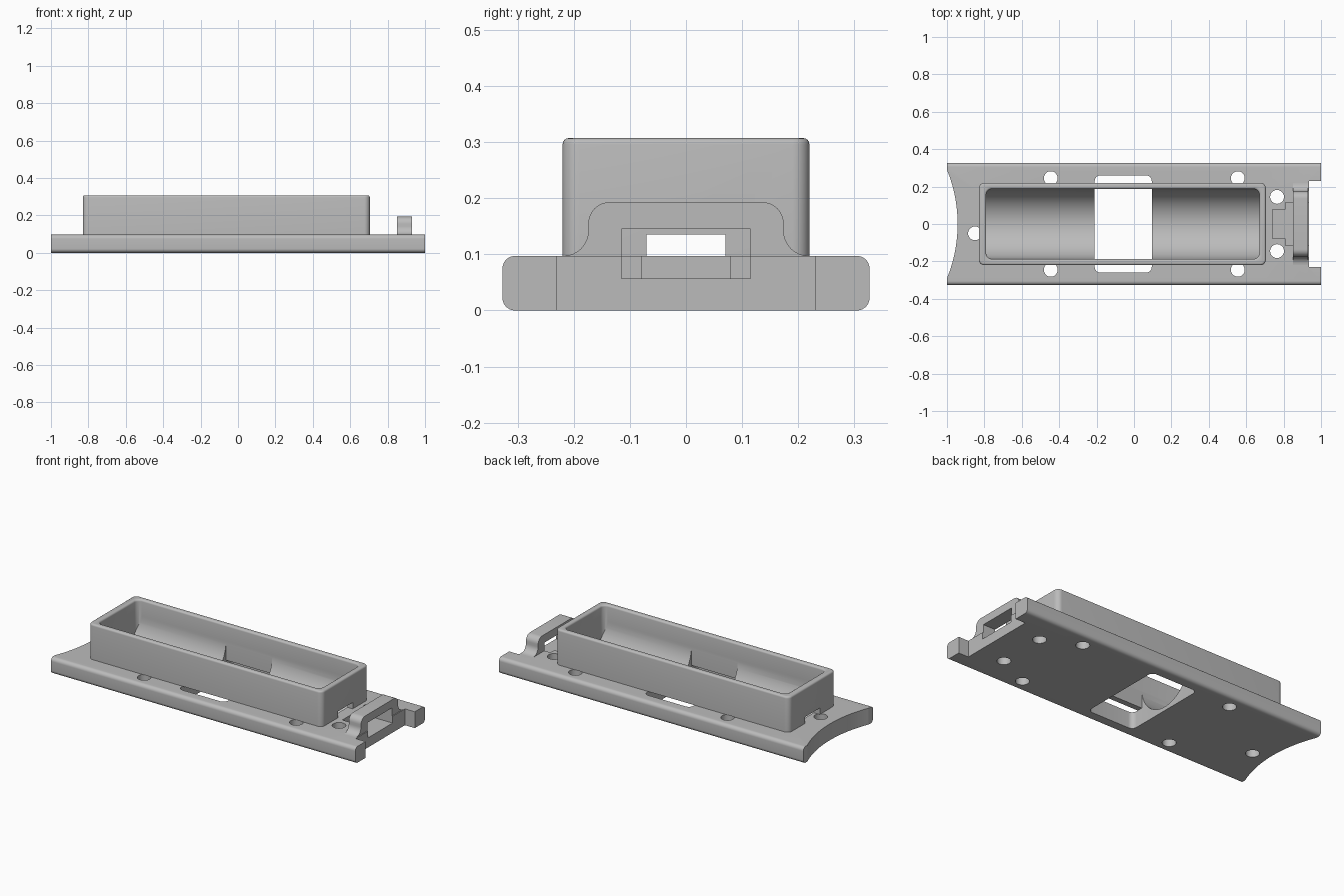
import bpy, bmesh, math
from math import cos, sin, pi

if "Cube" in bpy.data.objects:
    bpy.data.objects.remove(bpy.data.objects["Cube"])

grey = bpy.data.materials.new("plain grey")
grey.use_nodes = True
COLOUR = (0.5, 0.5, 0.5, 1)
grey.diffuse_color = COLOUR
grey.node_tree.nodes["Principled BSDF"].inputs["Base Color"].default_value = COLOUR

DECK = 0.097   # top of the plate
TOP = 0.307    # rim of the housing


def arc(cx, cy, r, start, end, n=8):
    return [(cx + r * cos(start + (end - start) * i / n),
             cy + r * sin(start + (end - start) * i / n)) for i in range(n + 1)]


def round_rect(x0, x1, y0, y1, r):
    return (arc(x1 - r, y1 - r, r, 0, pi / 2) + arc(x0 + r, y1 - r, r, pi / 2, pi)
            + arc(x0 + r, y0 + r, r, pi, 1.5 * pi) + arc(x1 - r, y0 + r, r, 1.5 * pi, 2 * pi))


def prism(name, axis, outline, low, high):
    """Extrude an outline along x (outline in y, z) or z (outline in x, y)."""
    bm = bmesh.new()
    place = (lambda p: (low, *p)) if axis == "x" else (lambda p: (*p, low))
    face = bm.faces.new([bm.verts.new(place(p)) for p in outline])
    new = bmesh.ops.extrude_face_region(bm, geom=[face])["geom"]
    step = (high - low, 0, 0) if axis == "x" else (0, 0, high - low)
    bmesh.ops.translate(bm, vec=step, verts=[v for v in new if isinstance(v, bmesh.types.BMVert)])
    bmesh.ops.recalc_face_normals(bm, faces=bm.faces)
    mesh = bpy.data.meshes.new(name)
    bm.to_mesh(mesh)
    bm.free()
    obj = bpy.data.objects.new(name, mesh)
    bpy.context.collection.objects.link(obj)
    return obj


def block(name, x0, x1, y, z0, z1):
    return prism(name, "z", [(x0, -y), (x1, -y), (x1, y), (x0, y)], z0, z1)


def activate(obj):
    bpy.ops.object.select_all(action="DESELECT")
    obj.select_set(True)
    bpy.context.view_layer.objects.active = obj


def combine(obj, cutter, operation="DIFFERENCE"):
    cutter.hide_render = True
    mod = obj.modifiers.new("cut", "BOOLEAN")
    mod.operation, mod.solver, mod.object = operation, "EXACT", cutter
    activate(obj)
    bpy.ops.object.modifier_apply(modifier=mod.name)


# Cutters: round-bottomed cavity with rounded corners
R, AXIS_Z = 0.187, 0.21
cavity = prism("cavity_cutter", "x", arc(0, AXIS_Z, R, pi, 2 * pi, 48) + [(R, 0.5), (-R, 0.5)], -0.79, 0.67)
corners = prism("corner_cutter", "z", round_rect(-0.79, 0.67, -0.25, 0.25, 0.005), -0.1, 0.6)
corners_inner = prism("corner_inner_cutter", "z", round_rect(-0.791, 0.671, -0.188, 0.188, 0.035), -0.1, 0.6)
combine(cavity, corners_inner, "INTERSECT")

window = prism("window_cutter", "z", round_rect(-0.21, 0.095, -0.26, 0.26, 0.03), -0.1, 0.2)
upper_window = block("upper_window_cutter", -0.21, 0.095, R - 0.0005, 0.05, 0.28)
wall_slot = block("wall_slot_cutter", -0.95, 0.8, 0.07, 0.05, 0.135)
pocket = block("pocket_cutter", 0.74, 0.9, 0.078, 0.057, 0.13)
latch_hole = block("latch_hole_cutter", 0.81, 1.1, 0.115, 0.057, 0.145)
end_notch = block("end_notch_cutter", 0.935, 1.1, 0.231, -0.1, 0.3)
end_curve = prism("end_curve_cutter", "z", arc(-1.709, 0, 0.766, 0, 2 * pi, 200)[:-1], -0.1, 0.3)
cutters = [cavity, corners, corners_inner, window, upper_window, wall_slot, pocket,
           latch_hole, end_notch, end_curve]

# Base plate with long rounded sides
plate = prism("base_plate", "x", round_rect(-0.327, 0.327, 0, DECK, 0.022), -1, 1)
for cutter in (end_curve, end_notch, cavity, window, pocket, latch_hole):
    combine(plate, cutter)

# Screw holes
spots = [(x, s * y) for x, y in ((-0.445, 0.245), (0.555, 0.245), (0.765, 0.145)) for s in (-1, 1)]
for x, y in spots + [(-0.85, -0.05)]:
    hole = prism("screw_hole_cutter", "z", arc(x, y, 0.037, 0, 2 * pi, 32)[:-1], -0.1, 0.2)
    combine(plate, hole)
    cutters.append(hole)

# Open housing with a rounded rim
housing = prism("housing", "z", round_rect(-0.83, 0.705, -0.22, 0.22, 0.03), DECK, TOP)
combine(housing, cavity)
bm = bmesh.new()
bm.from_mesh(housing.data)
rim = [e for e in bm.edges if all(v.co.z > TOP - 0.001 for v in e.verts)
       and len(e.link_faces) == 2 and e.calc_face_angle() > 0.5]
bmesh.ops.bevel(bm, geom=rim, offset=0.011, segments=4, profile=0.5, affect="EDGES")
bm.to_mesh(housing.data)
bm.free()
combine(housing, upper_window)
combine(housing, wall_slot)

# Strap latch: flared arch standing on the plate
half = arc(0.219, 0.142, 0.045, 1.5 * pi, pi) + arc(0.136, 0.155, 0.038, 0, pi / 2)
latch = prism("strap_latch", "x", half + [(-y, z) for y, z in reversed(half)], 0.85, 0.93)
combine(latch, latch_hole)

for cutter in cutters:
    bpy.data.objects.remove(cutter)

# Finish
for obj in (plate, housing, latch):
    obj.data.materials.clear()
    obj.data.materials.append(grey)
    activate(obj)
    bpy.ops.object.shade_smooth_by_angle(angle=math.radians(35))
